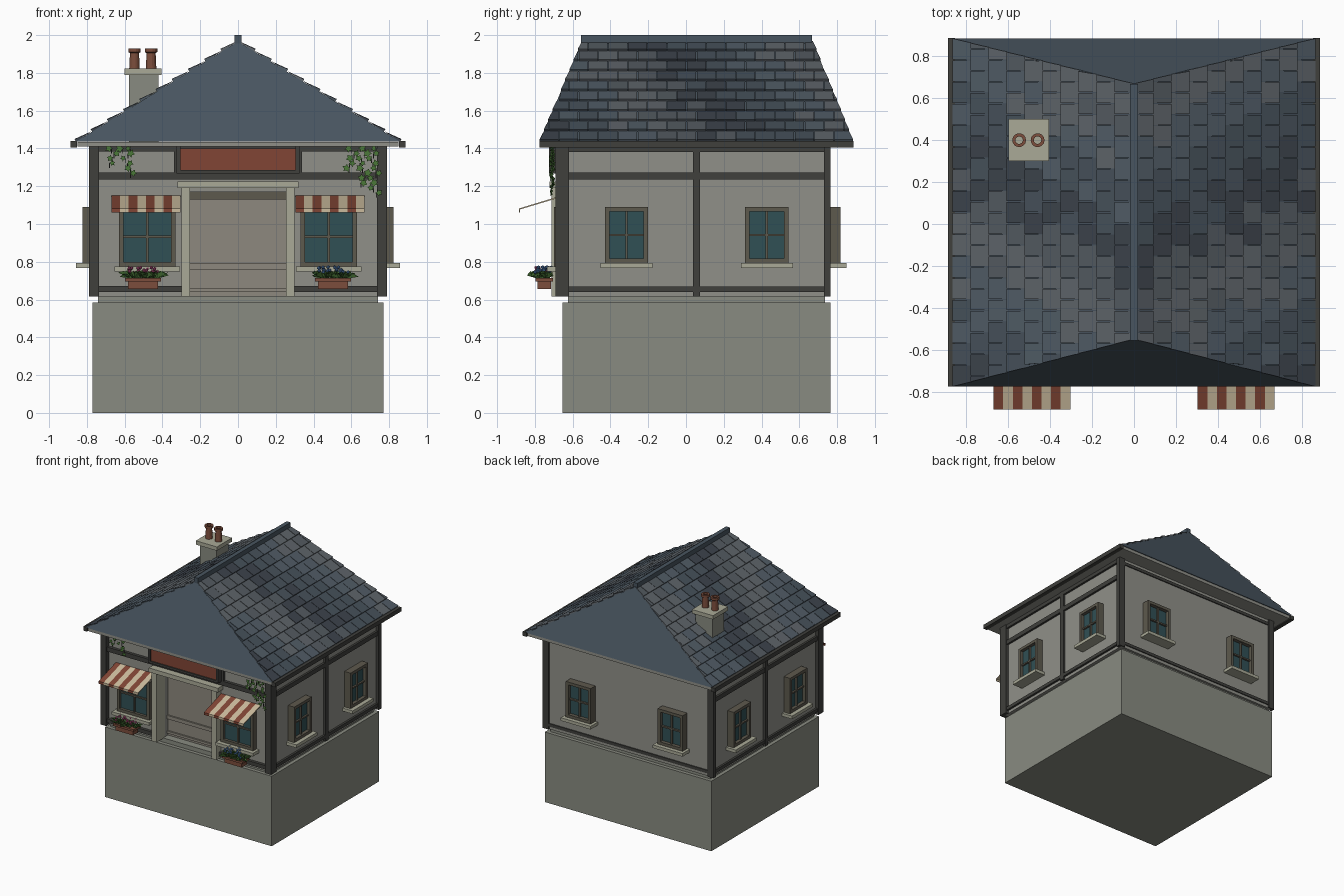
import bpy, bmesh, math, random
from mathutils import Matrix, Vector

if "Cube" in bpy.data.objects:
    bpy.data.objects.remove(bpy.data.objects["Cube"])

random.seed(4)

def mat(name, r, g, b):
    m = bpy.data.materials.new(name)
    m.diffuse_color = (r, g, b, 1)
    m.use_nodes = True
    m.node_tree.nodes["Principled BSDF"].inputs["Base Color"].default_value = m.diffuse_color
    return m

STONE = mat("stone", .25, .26, .22)
PLASTER = mat("plaster", .28, .28, .25)
TIMBER = mat("timber", .05, .05, .045)
TRIM = mat("pale_trim", .40, .40, .31)
DOOR = mat("door_paint", .27, .25, .21)
GLASS = mat("glass", .03, .08, .09)
FRAME = mat("window_wood", .11, .10, .075)
RED = mat("brick_red", .22, .06, .035)
CREAM = mat("cream", .60, .50, .34)
CLAY = mat("clay", .20, .075, .045)
LEAF = mat("leaf", .07, .19, .04)
PINK = mat("pink", .45, .07, .20)
BLUE = mat("blue", .08, .20, .45)
SLATE = mat("slate", .065, .09, .115)
SLATES = [mat("slate_%d" % i, *c) for i, c in enumerate(
    [(.045, .055, .07), (.06, .08, .10), (.08, .105, .13), (.11, .125, .14), (.085, .10, .115)])]

class Part:
    """Collects boxes, prisms and polygons into one named object."""
    def __init__(self, name, *mats):
        self.name, self.mats, self.bm = name, mats, bmesh.new()
    def poly(self, pts, m=0):
        f = self.bm.faces.new([self.bm.verts.new(p) for p in pts])
        f.material_index = m
        return f
    def prism(self, pts, offset, m=0):
        v = [self.bm.verts.new(p) for p in pts]
        w = [self.bm.verts.new(Vector(p) + Vector(offset)) for p in pts]
        n = len(v)
        fs = [self.bm.faces.new(v[::-1]), self.bm.faces.new(w)]
        fs += [self.bm.faces.new((v[i], v[(i + 1) % n], w[(i + 1) % n], w[i])) for i in range(n)]
        for f in fs:
            f.material_index = m
    def box(self, x0, x1, y0, y1, z0, z1, m=0):
        self.prism([(x0, y0, z0), (x1, y0, z0), (x1, y1, z0), (x0, y1, z0)], (0, 0, z1 - z0), m)
        return self
    def done(self, matrix=Matrix(), fix=True):
        if fix:
            bmesh.ops.recalc_face_normals(self.bm, faces=self.bm.faces)
        me = bpy.data.meshes.new(self.name)
        self.bm.to_mesh(me)
        self.bm.free()
        for m in self.mats:
            me.materials.append(m)
        ob = bpy.data.objects.new(self.name, me)
        ob.matrix_world = matrix
        bpy.context.collection.objects.link(ob)
        return ob

# Foundation and recessed plinth
Part("foundation", STONE).box(-.77, .77, -.655, .765, 0, .585).done()
Part("plinth", STONE).box(-.74, .74, -.625, .735, .585, .62).done()

# Walls with a doorway recess at the front
w = Part("walls", PLASTER)
w.box(-.765, .765, -.555, .755, .615, 1.41)
for s in (-1, 1):
    w.box(*sorted((s * .255, s * .765)), -.655, -.555, .615, 1.41)
w.box(-.255, .255, -.655, -.555, 1.17, 1.41).done()

# Timber framing
t = Part("timber_frame", TIMBER)
for s in (-1, 1):
    side = sorted((s * .735, s * .79))
    t.box(*side, -.69, -.62, .615, 1.41)
    t.box(*side, .73, .766, .615, 1.41)
    t.box(*sorted((s * .735, s * .785)), .037, .074, .615, 1.41)
    for z0, z1 in ((.64, .668), (1.235, 1.272), (1.38, 1.41)):
        t.box(*sorted((s * .74, s * .782)), -.62, .73, z0, z1)
    t.box(*sorted((s * .30, s * .735)), -.68, -.63, .64, .672)
    t.box(*sorted((s * .315, s * .34)), -.68, -.63, 1.272, 1.385)
t.box(-.735, .735, -.68, -.63, 1.235, 1.272)
t.box(-.735, .735, -.68, -.63, 1.385, 1.41)
for z in (.64, 1.36):
    t.box(-.735, .735, .74, .763, z, z + .025)
t.done()

# Door, its surround and the blank sign panel
d = Part("door", DOOR, FRAME).box(-.255, .255, -.562, -.55, .615, 1.17)
for z0, z1 in ((.64, .66), (.76, .79), (1.13, 1.17)):
    d.box(-.255, .255, -.575, -.56, z0, z1, 1 if z0 > 1 else 0)
d.done()
s = Part("door_surround", TRIM)
s.box(-.30, -.255, -.712, -.60, .615, 1.19).box(.255, .30, -.712, -.60, .615, 1.19)
s.box(-.32, .32, -.722, -.64, 1.19, 1.225).done()
g = Part("sign_panel", RED, TIMBER).box(-.31, .31, -.715, -.64, 1.285, 1.40)
g.box(-.325, .325, -.725, -.64, 1.268, 1.286, 1)
for k in (-1, 1):
    g.box(*sorted((k * .305, k * .325)), -.725, -.64, 1.286, 1.41, 1)
g.done()

# Windows: local -y points out of the wall
def window(name, loc, turn, width, z0, z1, out, sill):
    h = width / 2
    p = Part(name, FRAME, GLASS, TRIM)
    b = .024
    for k in (-1, 1):
        p.box(*sorted((k * h, k * (h - b))), -out, .02, z0, z1)
    p.box(-h + b, h - b, -out, .02, z1 - b, z1).box(-h + b, h - b, -out, .02, z0, z0 + b)
    p.box(-h + b, h - b, -out * .5, .02, z0 + b, z1 - b, 1)
    zc = (z0 + z1) / 2
    p.box(-.006, .006, -out * .75, -out * .4, z0 + b, z1 - b)
    p.box(-h + b, h - b, -out * .75, -out * .4, zc - .006, zc + .006)
    p.box(-h - .023, h + .023, -sill, .02, z0 - .026, z0, 2)
    p.done(Matrix.Translation(loc) @ Matrix.Rotation(turn, 4, 'Z'))

for s in (-1, 1):
    window("front_window", (s * .48, -.655, 0), 0, .30, .775, 1.09, .045, .08)
    window("back_window", (s * .425, .755, 0), math.pi, .23, .793, 1.09, .062, .095)
    for y in (-.315, .428):
        window("side_window", (s * .765, y, 0), s * math.pi / 2, .23, .793, 1.09, .057, .092)

# Striped awnings with a short valance
for s in (-1, 1):
    a = Part("awning", RED, CREAM)
    for i in range(8):
        x = s * .487 - .183 + i * .366 / 8
        dx = (.366 / 8, 0, 0)
        a.prism([(x, -.655, 1.152), (x, -.885, 1.082), (x, -.885, 1.062),
                 (x, -.879, 1.062), (x, -.879, 1.077), (x, -.655, 1.144)], dx, i % 2)
    a.done()

# Flower boxes with arching leaves and blossoms
for s, petal in ((-1, PINK), (1, BLUE)):
    cx = s * .503
    f = Part("flower_box", CLAY)
    f.prism([(cx - .08, -.785, .657), (cx + .08, -.785, .657), (cx + .08, -.715, .657), (cx - .08, -.715, .657)], (0, 0, .04))
    f.box(cx - .095, cx + .095, -.797, -.703, .695, .713).done()
    p = Part("flowers", LEAF, petal)
    for i in range(70):
        ang = random.uniform(0, 2 * math.pi)
        o = Vector((cx + random.uniform(-.075, .075), -.755 + random.uniform(-.03, .03), .71))
        r = random.uniform(.04, .075)
        out = Vector((math.cos(ang), math.sin(ang), 0)) * r
        if o.y + out.y > -.70:
            out.y *= -1
        side = Vector((-out.y, out.x, 0)).normalized() * .011
        mid = o + out * .55 + Vector((0, 0, random.uniform(.02, .045)))
        tip = o + out + Vector((0, 0, random.uniform(.01, .035)))
        p.poly([o, mid - side, tip])
        p.poly([o, tip, mid + side])
        if i < 26:
            c = Vector((cx + random.uniform(-.08, .08), -.755 + random.uniform(-.045, .045), random.uniform(.745, .772)))
            res = bmesh.ops.create_icosphere(p.bm, subdivisions=1, radius=.010, matrix=Matrix.Translation(c))
            for fc in {fc for v in res["verts"] for fc in v.link_faces}:
                fc.material_index = 1
    p.done(fix=False)

# Ivy hanging below the eaves
for cx, low, spread in ((-.625, 1.24, .045), (.66, 1.14, .06)):
    p = Part("ivy", LEAF, TIMBER)
    for i in range(3):
        x0 = cx + (i - 1) * spread
        bottom = low + (0, .05, .11)[(i + 1) % 3 if cx < 0 else (2 - i)]
        n = int((1.40 - bottom) / .026)
        for j in range(n):
            z = 1.40 - j * .026
            x = x0 + .014 * math.sin(j * 1.3 + i)
            p.box(x - .002, x + .002, -.69, -.686, z - .026, z, 1)
            r, a0 = random.uniform(.016, .025), random.uniform(0, 6.28)
            lx, y = x + (.014 if j % 2 else -.014), -.70 - random.uniform(0, .02)
            p.poly([(lx + r * q * math.cos(a0 + k * math.pi / 5), y + .01 * math.sin(k * 2.0),
                     z + r * q * math.sin(a0 + k * math.pi / 5)) for k in range(10) for q in [(1, .55)[k % 2]]])
    p.done(fix=False)

# Hipped roof body
X, Y0, Y1, ZE, R0, R1, ZR = .858, -.775, .885, 1.436, -.55, .67, 1.967
r = Part("roof", SLATE)
e = [(-X, Y0, ZE), (X, Y0, ZE), (X, Y1, ZE), (-X, Y1, ZE)]
a, b = (0, R0, ZR), (0, R1, ZR)
for face in ([e[0], e[1], a], [e[2], e[3], b], [e[1], e[2], b, a], [e[3], e[0], a, b], e[::-1]):
    r.poly(face)
bmesh.ops.remove_doubles(r.bm, verts=r.bm.verts, dist=1e-5)
r.done()
Part("soffit", PLASTER).box(-.85, .85, -.77, .88, 1.41, 1.435).done()
for s in (-1, 1):
    Part("gutter", TIMBER).box(*sorted((s * .853, s * .888)), -.775, .888, 1.405, 1.44).done()
Part("ridge_cap", SLATE).box(-.018, .018, -.555, .668, 1.955, 2.0).done()

# Overlapping slate courses on both long slopes
ROWS, TW = 10, .104
for s in (-1, 1):
    p = Part("roof_tiles", *SLATES)
    up = Vector((s * (ZR - ZE), 0, X)).normalized()
    def at(u, y, lift):
        y = max(Y0 + (R0 - Y0) * u, min(Y1 + (R1 - Y1) * u, y))
        return Vector((s * X * (1 - u), y, ZE + (ZR - ZE) * u)) + up * lift
    for i in range(ROWS):
        u0, u1 = i / ROWS, (i + 1) / ROWS
        for j in range(-1, 18):
            ya = Y0 + (j + .5 * (i % 2)) * TW
            yb = ya + TW - .004
            if yb <= Y0 + (R0 - Y0) * u0 + .01 or ya >= Y1 + (R1 - Y1) * u0 - .01:
                continue
            thick = .013 + random.uniform(0, .003)
            quad = [(u0, ya, -.002), (u0, yb, -.002), (u0, yb, thick), (u0, ya, thick)]
            lo = [at(*q) for q in quad]
            hi = [at(u1, ya, .003), at(u1, yb, .003)]
            c = ((j + (i + 1) // 2) // 2 + random.choice((0, 0, 0, 1))) % 5
            p.poly(lo, c)
            p.poly([lo[3], lo[2], hi[1], hi[0]], c)
            p.poly([lo[0], lo[3], hi[0]], c)
            p.poly([lo[2], lo[1], hi[1]], c)
    bmesh.ops.remove_doubles(p.bm, verts=p.bm.verts, dist=1e-5)
    p.done()

# Chimney stack and two flared pots
c = Part("chimney", STONE, TRIM).box(-.578, -.422, .322, .478, 1.43, 1.79)
c.box(-.60, -.405, .30, .50, 1.79, 1.822, 1).done()
PROFILE = [(.022, 1.82), (.028, 1.82), (.024, 1.905), (.033, 1.91), (.033, 1.93), (.018, 1.93), (.018, 1.83)]
for x in (-.548, -.46):
    p = Part("chimney_pot", CLAY)
    ring = [p.bm.verts.new((rad, 0, z)) for rad, z in PROFILE]
    edges = [p.bm.edges.new(q) for q in zip(ring, ring[1:])]
    bmesh.ops.spin(p.bm, geom=ring + edges, axis=(0, 0, 1), cent=(0, 0, 0), angle=2 * math.pi, steps=14, use_merge=True)
    p.done(Matrix.Translation((x, .40, 0)))
